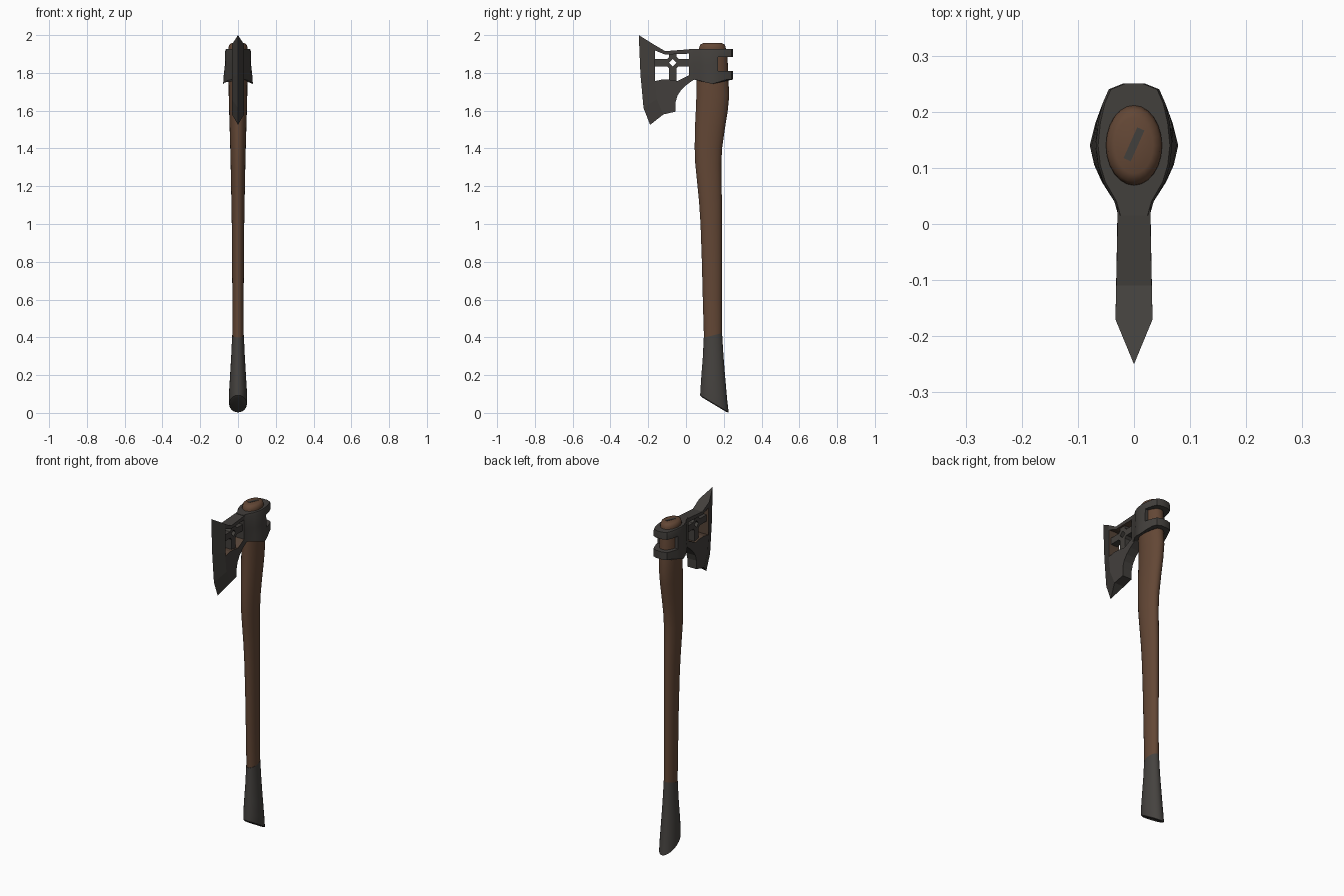
import bpy, bmesh, math
from mathutils import Vector

cube = bpy.data.objects.get("Cube")
if cube:
    bpy.data.objects.remove(cube, do_unlink=True)


def material(name, rgb):
    m = bpy.data.materials.new(name)
    m.use_nodes = True
    m.diffuse_color = (*rgb, 1)
    bsdf = next(n for n in m.node_tree.nodes if n.type == 'BSDF_PRINCIPLED')
    bsdf.inputs["Base Color"].default_value = (*rgb, 1)
    return m


steel = material("dark steel", (0.055, 0.050, 0.045))
wood = material("brown wood", (0.125, 0.063, 0.036))
wrap = material("grey grip", (0.060, 0.055, 0.050))
rust = material("rusty brown", (0.09, 0.056, 0.038))


def loft(name, rings, *mats):
    """Closed skin through rings of equal point count, capped at both ends."""
    bm = bmesh.new()
    rows = [[bm.verts.new(p) for p in ring] for ring in rings]
    for a, b in zip(rows, rows[1:]):
        for i in range(len(a)):
            j = (i + 1) % len(a)
            bm.faces.new((a[i], a[j], b[j], b[i]))
    bm.faces.new(rows[0])
    bm.faces.new(rows[-1])
    bmesh.ops.recalc_face_normals(bm, faces=bm.faces[:])
    mesh = bpy.data.meshes.new(name)
    bm.to_mesh(mesh)
    bm.free()
    ob = bpy.data.objects.new(name, mesh)
    bpy.context.collection.objects.link(ob)
    for m in mats:
        mesh.materials.append(m)
    return ob


def prism(name, profile, half, *mats):
    """Side profile of (y, z) points extruded along x; half gives half width at y."""
    return loft(name, [[(s * half(y), y, z) for y, z in profile] for s in (-1, 1)], *mats)


def cut(ob, cutter):
    mod = ob.modifiers.new("cut", 'BOOLEAN')
    mod.operation, mod.solver, mod.object = 'DIFFERENCE', 'EXACT', cutter
    bpy.context.view_layer.objects.active = ob
    bpy.ops.object.modifier_apply(modifier=mod.name)
    bpy.data.objects.remove(cutter, do_unlink=True)


def smooth(ob, angle):
    bpy.ops.object.select_all(action='DESELECT')
    ob.select_set(True)
    bpy.context.view_layer.objects.active = ob
    bpy.ops.object.shade_smooth_by_angle(angle=math.radians(angle))


def oval(z, y0, y1, rx, slope=0, sides=24):
    """Elliptic ring between y0 and y1, tilted by slope along y."""
    ring = []
    for i in range(sides):
        a = math.tau * i / sides
        dy = math.sin(a) * (y1 - y0) / 2
        ring.append((math.cos(a) * rx, (y0 + y1) / 2 + dy, z + slope * dy))
    return ring


# Curved wooden haft with a domed top
haft = loft("handle", [oval(*r) for r in (
    (0.41, 0.095, 0.19, 0.030, 0.25), (0.60, 0.089, 0.19, 0.030),
    (0.80, 0.084, 0.19, 0.031), (1.00, 0.077, 0.19, 0.033),
    (1.12, 0.069, 0.19, 0.035), (1.22, 0.059, 0.188, 0.037),
    (1.32, 0.049, 0.187, 0.039), (1.40, 0.046, 0.191, 0.041),
    (1.50, 0.047, 0.205, 0.044), (1.60, 0.052, 0.221, 0.047),
    (1.68, 0.055, 0.229, 0.049), (1.75, 0.056, 0.225, 0.050),
    (1.88, 0.062, 0.220, 0.050), (1.935, 0.070, 0.210, 0.050),
    (1.950, 0.075, 0.205, 0.046), (1.957, 0.090, 0.190, 0.034))], wood)
smooth(haft, 50)

# Flared grip with a slanted end
grip = loft("grip", [oval(*r) for r in (
    (0.043, 0.085, 0.215, 0.042, -0.6), (0.048, 0.075, 0.226, 0.047, -0.6),
    (0.10, 0.077, 0.218, 0.048, -0.45), (0.20, 0.082, 0.207, 0.042, -0.1),
    (0.30, 0.089, 0.198, 0.036, 0.1), (0.41, 0.094, 0.191, 0.031, 0.25))], wrap)
smooth(grip, 40)

# Wedge driven into the top of the haft
a = math.radians(-24)
wedge = [(u * math.cos(a) - v * math.sin(a), 0.142 + u * math.sin(a) + v * math.cos(a))
         for u, v in ((-0.007, -0.03), (0.007, -0.03), (0.007, 0.03), (-0.007, 0.03))]
loft("wedge", [[(x, y, z) for x, y in wedge] for z in (1.95, 1.959)], steel)

# Socket around the haft, with side lugs flaring at the bottom
half_outline = [(0.028, 0.015), (0.035, 0.04), (0.055, 0.075), (0.064, 0.105),
                (0.068, 0.14), (0.064, 0.18), (0.056, 0.215), (0.045, 0.24), (0.02, 0.25)]
outline = half_outline + [(-x, y) for x, y in reversed(half_outline)]


def socket_ring(z, flare, dip, inset=0):
    ring = []
    for x, y in outline:
        bump = max(0, 1 - abs(y - 0.135) / 0.08)
        ring.append(((x - math.copysign(inset, x)) * (1 + flare * bump), y, z - dip * bump))
    return ring


socket = loft("socket", [socket_ring(1.765, 0.17, 0.025), socket_ring(1.80, 0.12, 0.015),
                         socket_ring(1.84, 0.03, 0), socket_ring(1.915, 0, 0),
                         socket_ring(1.927, 0, 0, 0.004)], steel)
slot = [(0.17, 1.81), (0.3, 1.81), (0.3, 1.885), (0.17, 1.885)]
cut(socket, prism("slot_cutter", slot, lambda y: 0.2))
smooth(socket, 25)


# Blade body with one large opening
def blade_half(y):
    return 0.029 - 0.024 * min(y, 0)


shoulder = [(-0.17, 1.95), (-0.168, 1.78), (-0.155, 1.66), (-0.12, 1.58)]
under = [(-0.055, 1.595), (-0.055, 1.645), (-0.045, 1.68), (-0.025, 1.71),
         (0.005, 1.738), (0.05, 1.77)]
top = [(0.05, 1.925), (0.02, 1.925), (-0.11, 1.915)]
blade = prism("blade", shoulder + under + top, blade_half, steel, rust)
opening = [(-0.163, 1.918), (-0.11, 1.897), (0.022, 1.902), (0.022, 1.79),
           (-0.01, 1.775), (-0.045, 1.757), (-0.075, 1.763), (-0.12, 1.766), (-0.163, 1.757)]
cut(blade, prism("opening_cutter", opening, lambda y: 0.2))
# Inner walls of the opening
for f in blade.data.polygons:
    c = f.center
    if abs(f.normal.x) < 0.3 and -0.166 < c.y < 0.025 and 1.75 < c.z < 1.91:
        f.material_index = 1

# Tapered cutting edge
edge = [(-0.25, 2.0), (-0.241, 1.79), (-0.225, 1.615), (-0.19, 1.525)]
rings = []
for (ys, zs), (ye, ze) in zip(shoulder, edge):
    h = blade_half(ys)
    rings.append([(-h, ys, zs), (0, ye, ze), (h, ys, zs)])
loft("cutting_edge", rings, steel)

# Cross bars with a widened middle and a diamond hole
cy, cz = -0.07, 1.854
arm_y, arm_z, w, d = 0.098, 0.1, 0.019, 0.031
corner = []
for sy, sz in ((1, 1), (-1, 1), (-1, -1), (1, -1)):
    pts = [(arm_y, w), (d, w), (w, d), (w, arm_z if sz < 0 else 0.055)]
    if sy * sz < 0:
        pts.reverse()
    corner += [(cy + sy * y, cz + sz * z) for y, z in pts]
cross = prism("cross_bars", corner, lambda y: 0.02, steel)
diamond = [(cy + 0.02, cz), (cy, cz + 0.02), (cy - 0.02, cz), (cy, cz - 0.02)]
cut(cross, prism("diamond_cutter", diamond, lambda y: 0.2))
